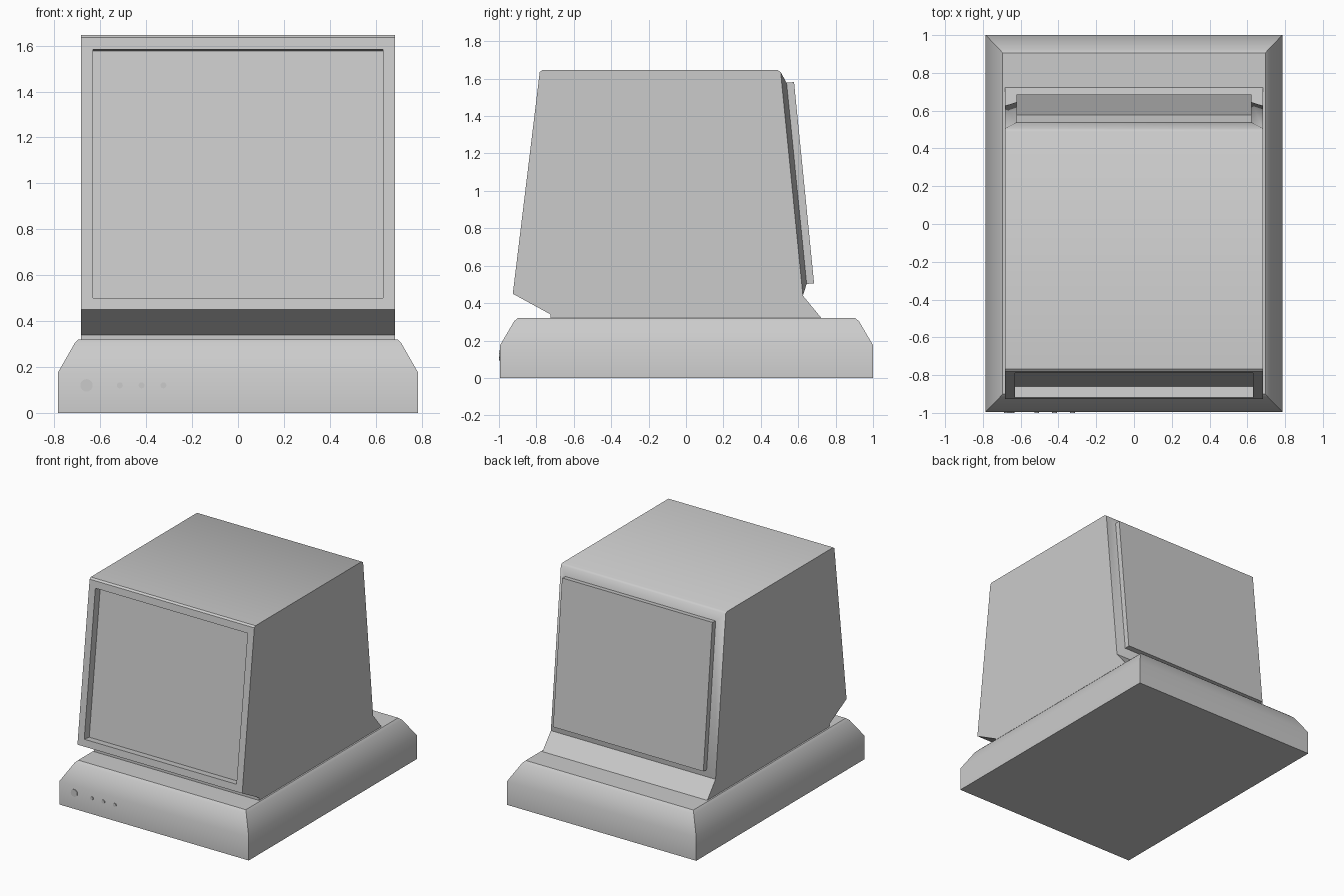
import bpy, bmesh, math
from mathutils import Vector

if "Cube" in bpy.data.objects:
    bpy.data.objects.remove(bpy.data.objects["Cube"])


def finish(name, bm, angle=35):
    bmesh.ops.recalc_face_normals(bm, faces=bm.faces[:])
    mesh = bpy.data.meshes.new(name)
    bm.to_mesh(mesh)
    bm.free()
    obj = bpy.data.objects.new(name, mesh)
    bpy.context.collection.objects.link(obj)
    bpy.ops.object.select_all(action='DESELECT')
    obj.select_set(True)
    bpy.context.view_layer.objects.active = obj
    bpy.ops.object.shade_smooth_by_angle(angle=math.radians(angle))
    return obj


def step_face(bm, face, margin, rise, push):
    """Inset a face with a raised margin, then push the inner face in or out."""
    normal = face.normal.copy()
    bmesh.ops.inset_region(bm, faces=[face], thickness=margin, depth=rise,
                           use_even_offset=True)
    inner = bmesh.ops.extrude_discrete_faces(bm, faces=[face])["faces"][0]
    bmesh.ops.translate(bm, verts=inner.verts[:], vec=normal * push)


# Base: stacked rectangles with a sloping, softened shoulder
bm = bmesh.new()
rings = []
for hx, hy, z in [(0.785, 0.997, 0), (0.785, 0.997, 0.175),
                  (0.712, 0.922, 0.303), (0.695, 0.902, 0.32)]:
    rings.append([bm.verts.new((sx * hx, sy * hy + 0.003, z))
                  for sx, sy in ((-1, -1), (1, -1), (1, 1), (-1, 1))])
for low, high in zip(rings, rings[1:]):
    for i in range(4):
        j = (i + 1) % 4
        bm.faces.new((low[i], low[j], high[j], high[i]))
bm.faces.new(rings[0][::-1])
bm.faces.new(rings[-1])
finish("base", bm)

# Monitor housing: side profile swept across the width
profile = [(-0.725, 0.31), (0.732, 0.31), (0.625, 0.44), (0.506, 1.635),
           (0.49, 1.646), (-0.768, 1.646), (-0.782, 1.635),
           (-0.926, 0.45), (-0.725, 0.34)]
bm = bmesh.new()
side = bm.faces.new([bm.verts.new((-0.683, y, z)) for y, z in profile])
swept = bmesh.ops.extrude_face_region(bm, geom=[side])["geom"]
bmesh.ops.translate(bm, vec=(1.366, 0, 0),
                    verts=[g for g in swept if isinstance(g, bmesh.types.BMVert)])
bmesh.ops.recalc_face_normals(bm, faces=bm.faces[:])
bm.normal_update()
large = [f for f in bm.faces if abs(f.normal.y) > 0.9 and f.calc_area() > 1]
front = min(large, key=lambda f: f.calc_center_median().y)
back = max(large, key=lambda f: f.calc_center_median().y)
# Recessed screen and raised rear panel
step_face(bm, front, 0.052, 0, -0.06)
step_face(bm, back, 0.06, 0.026, 0.04)
finish("monitor_housing", bm)

# Power button and indicator lights
for name, x, radius in [("power_button", -0.66, 0.027), ("light_1", -0.515, 0.013),
                        ("light_2", -0.42, 0.013), ("light_3", -0.325, 0.013)]:
    bpy.ops.mesh.primitive_cylinder_add(vertices=24, radius=radius, depth=0.02,
                                        location=(x, -0.99, 0.12),
                                        rotation=(math.pi / 2, 0, 0))
    bpy.context.object.name = name
    bpy.ops.object.shade_smooth_by_angle(angle=math.radians(35))
